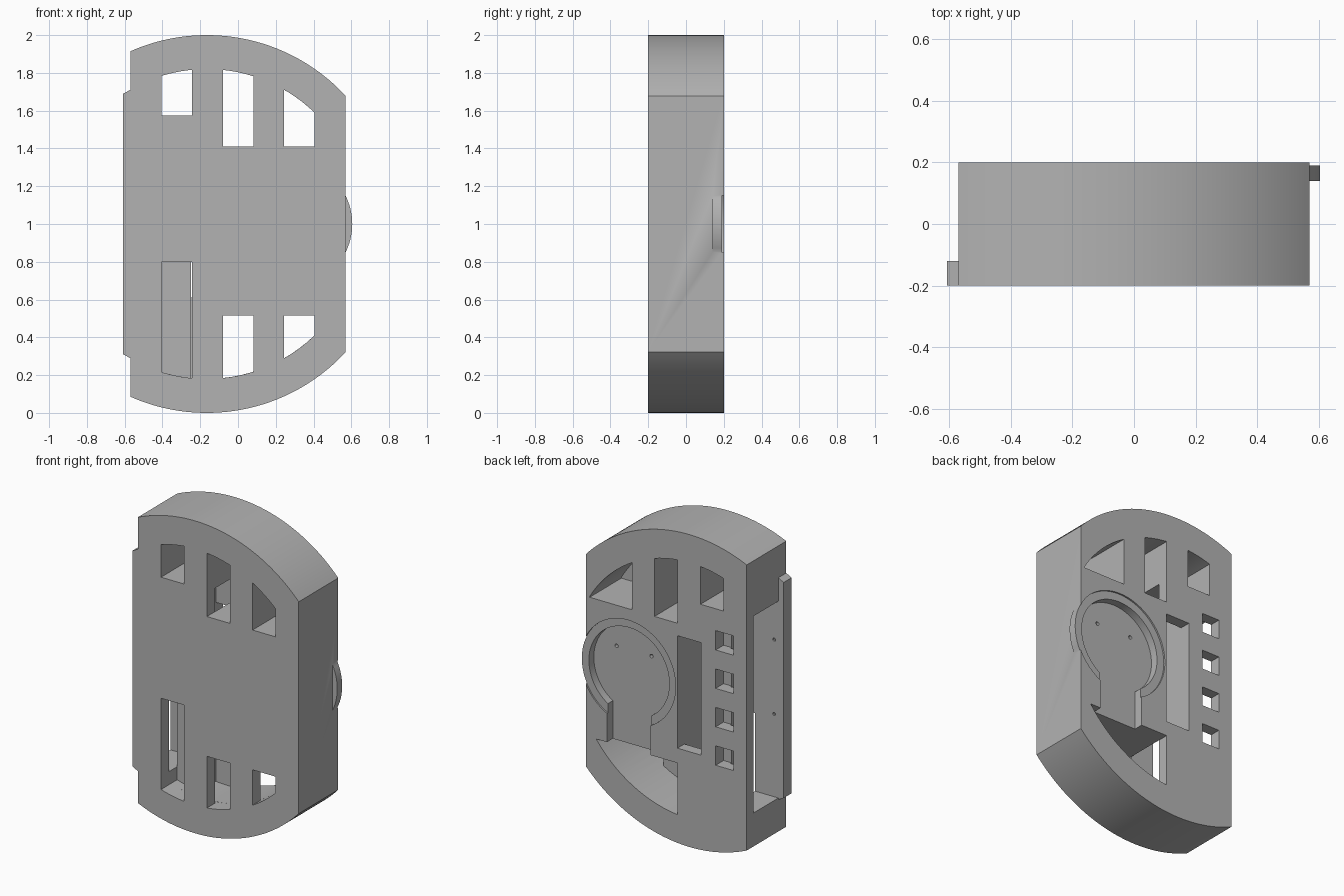
import bpy, bmesh, math

old = bpy.data.objects.get("Cube")
if old:
    bpy.data.objects.remove(old, do_unlink=True)

grey = bpy.data.materials.new("plain_grey")
grey.use_nodes = True
grey.diffuse_color = (0.45, 0.45, 0.45, 1)
grey.node_tree.nodes["Principled BSDF"].inputs["Base Color"].default_value = (0.45, 0.45, 0.45, 1)

CX, CZ = -0.165, 1.0          # centre shared by the outer and inner arcs
OUTER, INNER = 1.0, 0.82


def prism(name, points, y0, y1):
    """Extrude an x-z outline from y0 to y1."""
    bm = bmesh.new()
    face = bm.faces.new([bm.verts.new((x, y0, z)) for x, z in points])
    ext = bmesh.ops.extrude_face_region(bm, geom=[face])
    for v in ext["geom"]:
        if isinstance(v, bmesh.types.BMVert):
            v.co.y = y1
    bmesh.ops.recalc_face_normals(bm, faces=bm.faces)
    mesh = bpy.data.meshes.new(name)
    bm.to_mesh(mesh)
    bm.free()
    mesh.materials.append(grey)
    obj = bpy.data.objects.new(name, mesh)
    bpy.context.collection.objects.link(obj)
    return obj


def arc(x0, x1, radius, side, n):
    """Points from x0 to x1 on the upper (1) or lower (-1) arc."""
    a0 = math.acos((x0 - CX) / radius)
    a1 = math.acos((x1 - CX) / radius)
    angles = [a0 + (a1 - a0) * i / n for i in range(n + 1)]
    return [(CX + radius * math.cos(a), CZ + side * radius * math.sin(a)) for a in angles]


def box(x0, x1, z0, z1):
    return [(x0, z0), (x1, z0), (x1, z1), (x0, z1)]


def arched(x0, x1, flat, side):
    """Opening with one flat end and one end following the inner arc."""
    return arc(x0, x1, INNER, side, 14) + [(x1, flat), (x0, flat)]


def disc(x, z, r, n):
    return [(x + r * math.cos(2 * math.pi * i / n), z + r * math.sin(2 * math.pi * i / n))
            for i in range(n)]


def combine(target, outline, y0, y1, operation="DIFFERENCE"):
    tool = prism("cutter", outline, y0, y1)
    tool.hide_render = True
    mod = target.modifiers.new("cut", "BOOLEAN")
    mod.operation = operation
    mod.solver = "EXACT"
    mod.object = tool
    bpy.context.view_layer.objects.active = target
    bpy.ops.object.modifier_apply(modifier=mod.name)
    bpy.data.objects.remove(tool, do_unlink=True)


# Main body with the round holder that bulges from its left side
HALF, BACK, FRONT_IN, BACK_IN = 0.57, 0.2, -0.12, 0.13
body = prism("body", arc(-HALF, HALF, OUTER, 1, 48) + arc(HALF, -HALF, OUTER, -1, 48), -BACK, BACK)
RX = 0.27
combine(body, disc(RX, CZ, 0.335, 80), 0.14, 0.19, "UNION")

# Round holder: shallow rim, cup, neck and screw holes
combine(body, disc(RX, CZ, 0.336, 80), 0.19, 0.22)
combine(body, disc(RX, CZ, 0.285, 64), 0.14, 0.22)
combine(body, box(0.11, 0.42, 0.48, 0.8), 0.14, 0.22)
for s in (-1, 1):
    combine(body, disc(RX + s * 0.124, 1.116, 0.012, 12), 0.1, 0.16)

# Upper windows
combine(body, arched(-0.405, -0.243, 1.575, 1), -0.25, 0.25)
combine(body, arched(-0.08, 0.083, 1.41, 1), -0.25, 0.25)
combine(body, arched(0.243, 0.405, 1.41, 1), -0.25, 0)
combine(body, arched(0.243, 0.542, 1.41, 1), FRONT_IN, 0.25)

# Lower windows and the large lower pocket
combine(body, arched(-0.08, 0.494, 0.515, -1), FRONT_IN, 0.25)
combine(body, arched(-0.405, -0.243, 0.8, -1), -0.25, -0.1)
combine(body, arched(-0.08, 0.083, 0.515, -1), -0.25, -0.1)
combine(body, arched(0.243, 0.405, 0.515, -1), -0.25, -0.1)

# Hidden chambers reached from the open right side
combine(body, box(-0.65, -0.405, 0.3, 1.56), FRONT_IN, BACK_IN)
combine(body, box(-0.42, -0.08, 0.3, 1.56), FRONT_IN, -0.037)
combine(body, box(-0.248, -0.08, 0.3, 1.56), -0.06, BACK_IN)
combine(body, box(-0.1, -0.06, 1.42, 1.56), FRONT_IN, BACK_IN)
combine(body, arched(-0.405, -0.06, 0.515, -1), FRONT_IN, -0.037)
combine(body, arched(-0.248, -0.06, 0.515, -1), -0.06, BACK_IN)

# Long slot and four square holes in the back
combine(body, box(-0.248, -0.08, 0.61, 1.33), 0.0, 0.25)
for i in range(4):
    z = 1.373 - i * 0.246
    combine(body, box(-0.475, -0.35, z - 0.062, z + 0.062), 0.12, 0.25)

# Small pilot holes in the inner front wall
for z in (1.306, 0.83):
    combine(body, disc(-0.54, z, 0.01, 10), -0.16, -0.1)

# Side flap with chamfered ends
flap = prism("side_flap", [(-HALF, 0.29), (-0.608, 0.31), (-0.608, 1.69), (-HALF, 1.71)],
             -BACK, FRONT_IN)

for obj in (body, flap):
    bpy.ops.object.select_all(action="DESELECT")
    obj.select_set(True)
    bpy.context.view_layer.objects.active = obj
    bpy.ops.object.shade_smooth_by_angle(angle=math.radians(25))
